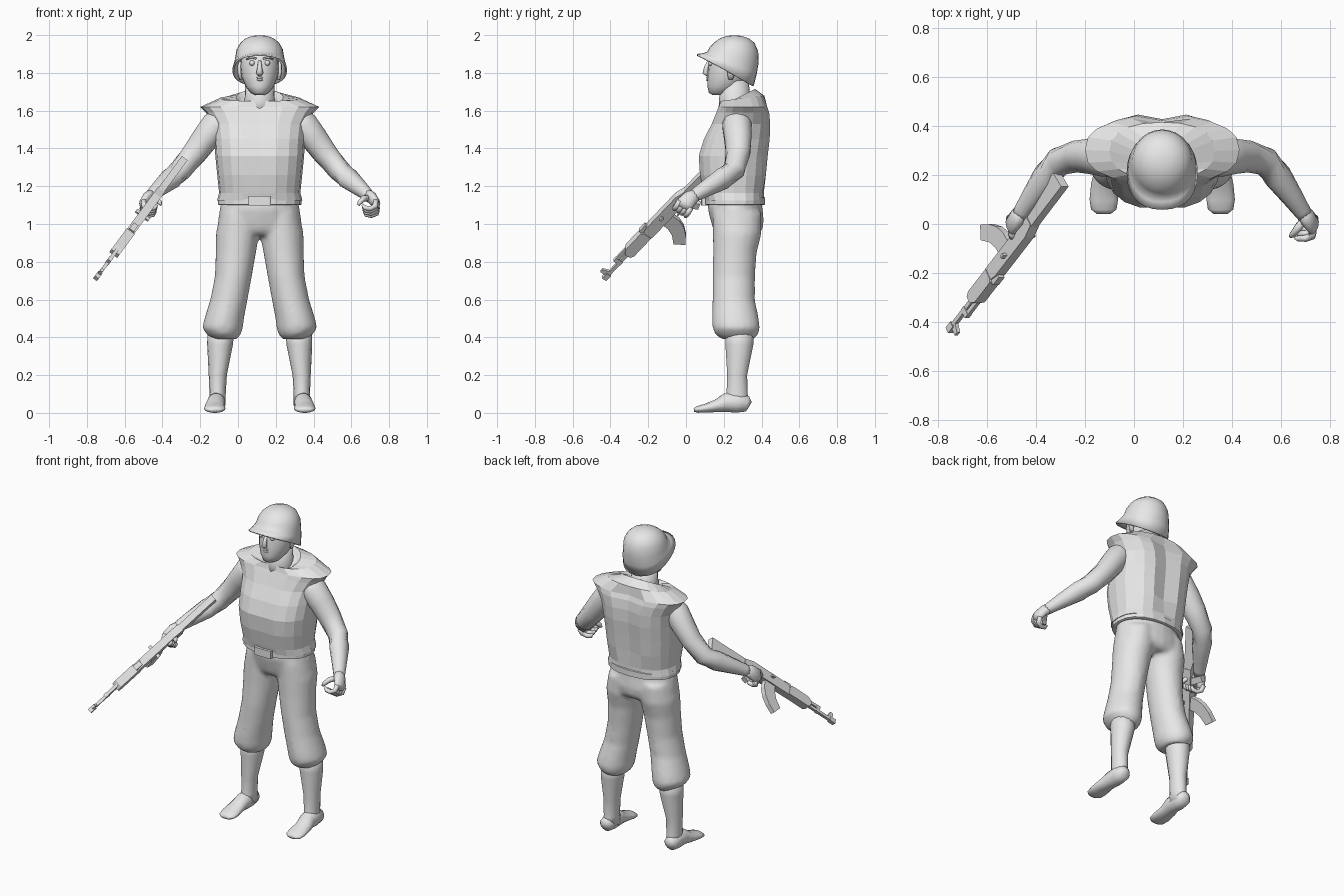
import bpy, bmesh, math
from mathutils import Vector, Matrix

CX = 0.115  # body's mirror plane
grey = bpy.data.materials.new("plain_grey")
grey.diffuse_color = (0.8, 0.8, 0.8, 1)


def oval(z, hw, yf, yb, x=0, tilt=0, p=2, n=20):
    """Horizontal ring: half width, front y, back y; tilt raises the back."""
    pts = []
    for i in range(n):
        a = 2 * math.pi * i / n
        c, s = math.cos(a), math.sin(a)
        px = x + hw * math.copysign(abs(c) ** (2 / p), c)
        dy = (yb - yf) / 2 * math.copysign(abs(s) ** (2 / p), s)
        pts.append(Vector((px, (yf + yb) / 2 + dy, z + tilt * dy)))
    return pts


def tube(path, ref=(0, 1, 0), n=12):
    """Rings square to a path of (point, radius along ref, other radius)."""
    pts = [Vector(p[0]) for p in path]
    rings = []
    for i, (_, ra, rb) in enumerate(path):
        d = (pts[min(i + 1, len(pts) - 1)] - pts[max(i - 1, 0)]).normalized()
        u = (Vector(ref) - Vector(ref).dot(d) * d).normalized()
        v = d.cross(u)
        rings.append([pts[i] + u * ra * math.cos(2 * math.pi * k / n)
                      + v * rb * math.sin(2 * math.pi * k / n) for k in range(n)])
    return rings


def mirrored(lofts):
    return lofts + [[[Vector((-v.x, v.y, v.z)) for v in r] for r in rings] for rings in lofts]


def finish(name, bm, smooth, matrix):
    bmesh.ops.recalc_face_normals(bm, faces=bm.faces)
    me = bpy.data.meshes.new(name)
    bm.to_mesh(me)
    bm.free()
    me.materials.append(grey)
    for f in me.polygons:
        f.use_smooth = smooth
    ob = bpy.data.objects.new(name, me)
    ob.matrix_world = matrix
    bpy.context.collection.objects.link(ob)
    return ob


def build(name, lofts, smooth=True, caps=(True, True)):
    bm = bmesh.new()
    for rings in lofts:
        vs = [[bm.verts.new(p) for p in r] for r in rings]
        n = len(vs[0])
        for a, b in zip(vs, vs[1:]):
            for i in range(n):
                bm.faces.new((a[i], a[(i + 1) % n], b[(i + 1) % n], b[i]))
        if caps[0]:
            bm.faces.new(vs[0])
        if caps[1]:
            bm.faces.new(vs[-1])
    return finish(name, bm, smooth, Matrix.Translation((CX, 0, 0)))


# Trousers: hips and two baggy legs fused into one skin
hips = [oval(1.14, .20, .12, .40), oval(1.08, .212, .115, .405), oval(1.02, .222, .13, .412),
        oval(.97, .215, .145, .405), oval(.94, .16, .17, .38)]
leg = [oval(1.06, .10, .14, .40, .11), oval(.95, .115, .142, .40, .117),
       oval(.85, .107, .143, .375, .126), oval(.72, .098, .14, .365, .14),
       oval(.60, .099, .14, .365, .163), oval(.50, .105, .138, .385, .188),
       oval(.45, .108, .14, .392, .197), oval(.415, .09, .155, .382, .19),
       oval(.39, .065, .19, .36, .185)]
trousers = build("trousers", [hips] + mirrored([leg]))
rm = trousers.modifiers.new("fuse", 'REMESH')
rm.mode, rm.voxel_size, rm.use_smooth_shade = 'VOXEL', .014, True
sm = trousers.modifiers.new("soften", 'SMOOTH')
sm.factor, sm.iterations = .5, 4

# Bare shins and feet
shin = [oval(.46, .072, .205, .36, .205, n=14), oval(.36, .068, .207, .358, .21, n=14),
        oval(.2, .048, .217, .325, .222, n=14), oval(.1, .043, .213, .328, .223, n=14),
        oval(.04, .045, .2, .335, .225, n=14)]
foot_sizes = [(.338, .022, .02, .06), (.325, .04, .005, .09), (.27, .048, 0, .11),
              (.21, .048, .003, .105), (.16, .052, .003, .07), (.10, .058, 0, .048),
              (.06, .052, 0, .036), (.042, .03, .005, .024)]
foot = tube([((.23 if y > .2 else .238, y, (a + b) / 2), hw, (b - a) / 2)
             for y, hw, a, b in foot_sizes], ref=(1, 0, 0), n=14)
build("shins", mirrored([shin]))
build("feet", mirrored([foot]))

# Belt and buckle
build("belt", [[oval(1.10, .214, .105, .41, p=2.3), oval(1.103, .222, .097, .418, p=2.3),
                oval(1.14, .222, .097, .418, p=2.3), oval(1.145, .212, .105, .41, p=2.3)]], False)
build("buckle", [[oval(1.098, .06, .08, .12, p=8, n=16), oval(1.147, .06, .08, .12, p=8, n=16)]], False)

# Faceted padded vest
rows = [(1.125, .226, .10, .412), (1.165, .215, .09, .412), (1.26, .225, .067, .43),
        (1.36, .235, .06, .44), (1.45, .24, .088, .45), (1.53, .25, .13, .452),
        (1.59, .285, .155, .446), (1.62, .315, .168, .435)]
vest_rings = [oval(*r, p=2.5) for r in rows]
vest_rings += [oval(1.665, .215, .18, .415, tilt=.12, p=2.3), oval(1.67, .125, .185, .365, tilt=.5),
               oval(1.65, .10, .20, .345, tilt=.5)]
for r in vest_rings[2:8]:
    r[15].y += .008  # flattened breast line
    r[5].y -= .025   # groove down the spine
build("vest", [vest_rings], False)

# Arms
arm = tube([((.17, .27, 1.58), .07, .06), ((.235, .27, 1.52), .08, .077), ((.29, .275, 1.45), .075, .07),
            ((.345, .275, 1.375), .068, .064), ((.42, .255, 1.285), .06, .058),
            ((.47, .195, 1.24), .058, .058), ((.53, .11, 1.19), .044, .045),
            ((.568, .055, 1.157), .034, .037), ((.585, .03, 1.14), .03, .033)], ref=(0, .6, .8), n=14)
build("arms", mirrored([arm]))

# Curled hands: palm, four fingers, thumb
ax = Vector((.1, .8, -.5)).normalized()
palm = tube([((.565, .06, 1.158), .03, .03), ((.592, .025, 1.14), .042, .03),
             ((.615, -.003, 1.11), .046, .024), ((.612, -.015, 1.085), .044, .018)], ref=ax, n=10)
hand = [palm]
for k in range(4):
    o = ax * (k - 1.5) * .023
    path = [(.618, -.003, 1.105), (.615, -.02, 1.075), (.588, -.03, 1.063), (.56, -.03, 1.068), (.547, -.028, 1.085)]
    hand.append(tube([(Vector(q) + o, r, r) for q, r in zip(path, (.015, .015, .014, .013, .007))], ref=ax, n=8))
hand.append(tube([((.58, .02, 1.14), .018, .018), ((.55, -.02, 1.135), .017, .016),
                  ((.53, -.045, 1.115), .014, .013), ((.522, -.05, 1.10), .007, .007)], ref=ax, n=8))
build("hands", mirrored(hand))

# Head, neck and face
head = [oval(1.683, .025, .14, .20), oval(1.695, .048, .121, .24), oval(1.73, .076, .113, .30),
        oval(1.78, .096, .115, .335), oval(1.83, .102, .118, .35), oval(1.88, .10, .125, .35),
        oval(1.93, .085, .15, .33)]
build("head", [head])
build("neck", [[oval(1.58, .10, .17, .36), oval(1.65, .08, .175, .345), oval(1.76, .076, .18, .33)]])
nose = tube([((0, .122, 1.862), .009, .008), ((0, .108, 1.83), .012, .012),
             ((0, .103, 1.80), .019, .016), ((0, .115, 1.787), .012, .008)], ref=(1, 0, 0), n=8)
build("nose", [nose])
lips = [tube([((-.03, .128, z), .003, .003), ((0, .113, z), .006, .007), ((.03, .128, z), .003, .003)],
             ref=(0, 0, 1), n=8) for z in (1.775, 1.763)]
build("lips", lips)
eye = tube([((.04, .117 + d, 1.852), r, r) for d, r in ((0, .005), (.004, .011), (.012, .015), (.024, .012))],
           ref=(0, 0, 1), n=10)
build("eyes", mirrored([eye]))
brow = tube([((.018, .12, 1.876), .005, .006), ((.045, .125, 1.882), .006, .007),
             ((.07, .142, 1.872), .004, .005)], ref=(0, 0, 1), n=6)
build("brows", mirrored([brow]))
ear = tube([((.10, .235, 1.765), .012, .008), ((.107, .24, 1.80), .022, .011),
            ((.107, .245, 1.84), .025, .011), ((.10, .245, 1.86), .012, .008)], n=8)
build("ears", mirrored([ear]))

# Helmet with a rim dropping to the nape
helmet = build("helmet", [[
    oval(1.815, .145, .058, .358, tilt=-.57, p=2.3, n=28), oval(1.85, .136, .09, .375, tilt=-.38, p=2.2, n=28),
    oval(1.885, .129, .112, .385, tilt=-.2, n=28), oval(1.925, .122, .125, .382, tilt=-.08, n=28),
    oval(1.96, .102, .148, .362, n=28), oval(1.983, .074, .18, .332, n=28),
    oval(1.995, .042, .215, .297, n=28), oval(1.999, .015, .243, .27, n=28)]], caps=(False, True))
so = helmet.modifiers.new("thickness", 'SOLIDIFY')
so.thickness, so.offset = .01, -1

# Rifle: side profiles (distance from muzzle, drop below bore) with a width
d = Vector((.472, .61, .639)).normalized()
u = (Vector((0, 1, 0)) - d.y * d).normalized()
w = d.cross(u)
gun = Matrix((d, u, w)).transposed().to_4x4()
gun.translation = (-.75, -.43, .715)


def plate(name, profile, width):
    bm = bmesh.new()
    a = [bm.verts.new((s, t, -width / 2)) for s, t in profile]
    b = [bm.verts.new((s, t, width / 2)) for s, t in profile]
    bm.faces.new(a)
    bm.faces.new(b)
    for i in range(len(a)):
        j = (i + 1) % len(a)
        bm.faces.new((a[i], a[j], b[j], b[i]))
    finish(name, bm, False, gun)


def bar(name, s0, s1, t0, t1, width):
    plate(name, [(s0, t0), (s1, t0), (s1, t1), (s0, t1)], width)


plate("rifle_stock", [(.70, -.02), (.98, -.018), (.965, .10), (.70, .025)], .038)
plate("rifle_receiver", [(.37, -.026), (.40, -.034), (.66, -.034), (.72, -.018), (.72, .03), (.37, .03)], .046)
plate("rifle_handguard", [(.20, -.018), (.23, -.036), (.36, -.036), (.37, -.02), (.37, .026), (.22, .026), (.20, .014)], .052)
bar("rifle_barrel", 0, .22, -.009, .009, .018)
bar("rifle_muzzle", -.005, .035, -.014, .014, .026)
bar("rifle_gas_tube", .13, .22, -.034, -.016, .018)
bar("rifle_gas_block", .12, .145, -.034, .01, .022)
plate("rifle_front_sight", [(.02, -.045), (.04, -.045), (.055, 0), (.02, 0)], .016)
bar("rifle_rear_sight", .36, .41, -.048, -.025, .03)
bar("rifle_bolt_handle", .50, .52, -.018, -.006, .085)
plate("rifle_magazine", [(.47, .02), (.55, .02), (.545, .08), (.525, .125), (.49, .165), (.44, .20),
                         (.405, .148), (.447, .105), (.467, .06)], .03)
plate("rifle_grip", [(.62, .02), (.665, .02), (.70, .10), (.665, .112)], .03)
bar("rifle_trigger_guard", .56, .635, .052, .058, .014)
